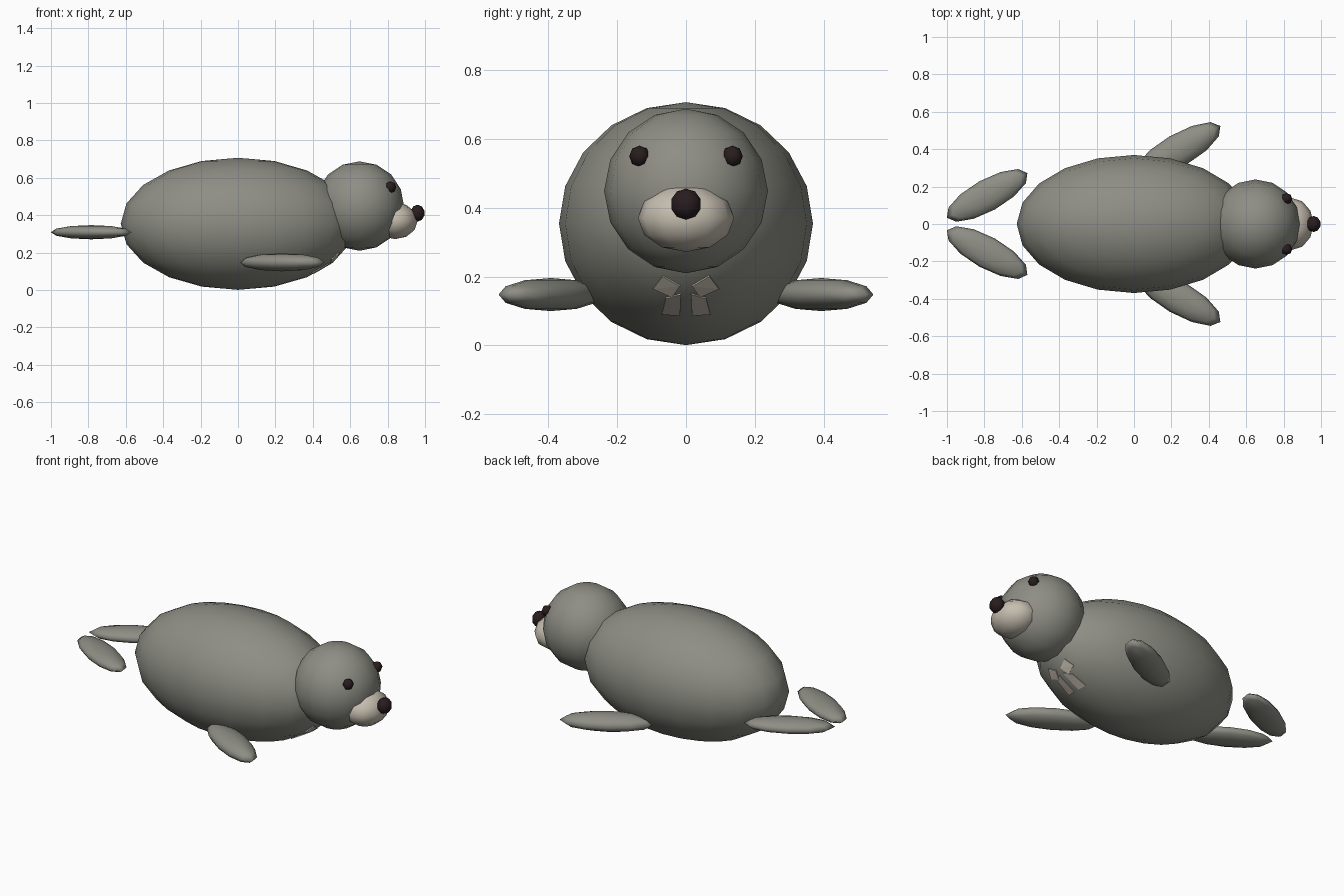
import bpy
import bmesh
import math
from mathutils import Vector, Matrix
from mathutils.bvhtree import BVHTree

cube = bpy.data.objects.get("Cube")
if cube:
    bpy.data.objects.remove(cube, do_unlink=True)


def material(name, rgb):
    mat = bpy.data.materials.new(name)
    mat.use_nodes = True
    color = (*rgb, 1.0)
    mat.diffuse_color = color
    bsdf = next(n for n in mat.node_tree.nodes if n.type == "BSDF_PRINCIPLED")
    bsdf.inputs["Base Color"].default_value = color
    bsdf.inputs["Roughness"].default_value = 0.7
    return mat


grey = material("fur grey", (0.27, 0.27, 0.235))
cream = material("muzzle cream", (0.56, 0.51, 0.43))
dark = material("nose dark brown", (0.022, 0.012, 0.013))


def add_mesh(name, bm, mat):
    mesh = bpy.data.meshes.new(name)
    bm.to_mesh(mesh)
    bm.free()
    mesh.materials.append(mat)
    obj = bpy.data.objects.new(name, mesh)
    bpy.context.collection.objects.link(obj)
    return obj


def ellipsoid(name, center, radii, mat, sides, turn=0.0):
    """Smooth-shaded stretched sphere, turned about z by degrees."""
    bm = bmesh.new()
    shape = (Matrix.Translation(center)
             @ Matrix.Rotation(math.radians(turn), 4, "Z")
             @ Matrix.Diagonal((*radii, 1.0)))
    bmesh.ops.create_uvsphere(bm, u_segments=sides, v_segments=sides // 2,
                              radius=1.0, matrix=shape)
    for face in bm.faces:
        face.smooth = True
    return add_mesh(name, bm, mat)


# Body, head and face
body = ellipsoid("body", (0, 0, 0.354), (0.627, 0.369, 0.353), grey, 20)
ellipsoid("head", (0.65, 0, 0.449), (0.238, 0.238, 0.239), grey, 16)
ellipsoid("muzzle", (0.84, 0, 0.37), (0.12, 0.14, 0.098), cream, 12)
ellipsoid("nose", (0.96, 0, 0.411), (0.04, 0.045, 0.045), dark, 10)

# Paired eyes and flippers
for side, label in ((1, "left"), (-1, "right")):
    ellipsoid(f"{label}_eye", (0.816, side * 0.135, 0.55),
              (0.03, 0.03, 0.031), dark, 8)
    ellipsoid(f"{label}_front_flipper", (0.235, side * 0.393, 0.148),
              (0.262, 0.088, 0.048), grey, 12, side * 30)
    ellipsoid(f"{label}_rear_flipper", (-0.785, side * 0.153, 0.309),
              (0.246, 0.086, 0.038), grey, 12, side * 29)

# Pale chest patches laid onto the body surface, as (y, z) outlines
surface = BVHTree.FromPolygons([v.co for v in body.data.vertices],
                               [p.vertices for p in body.data.polygons])
patches = {
    "upper": [(0.067, 0.204), (0.017, 0.175), (0.04, 0.143), (0.095, 0.167)],
    "lower": [(0.058, 0.14), (0.014, 0.152), (0.017, 0.09), (0.07, 0.094)],
}


def on_body(y, z):
    hit, normal, _, _ = surface.ray_cast(Vector((2, y, z)), Vector((-1, 0, 0)))
    return hit + normal * 0.002


for side, label in ((1, "left"), (-1, "right")):
    for level, outline in patches.items():
        bm = bmesh.new()
        middle = bm.verts.new(on_body(side * sum(p[0] for p in outline) / 4,
                                      sum(p[1] for p in outline) / 4))
        rim = [bm.verts.new(on_body(side * y, z)) for y, z in outline]
        for i, vert in enumerate(rim):
            bm.faces.new((middle, vert, rim[(i + 1) % 4]))
        patch = add_mesh(f"{label}_{level}_chest_patch", bm, cream)
        plate = patch.modifiers.new("thickness", "SOLIDIFY")
        plate.thickness = 0.006
        plate.offset = 0.0
